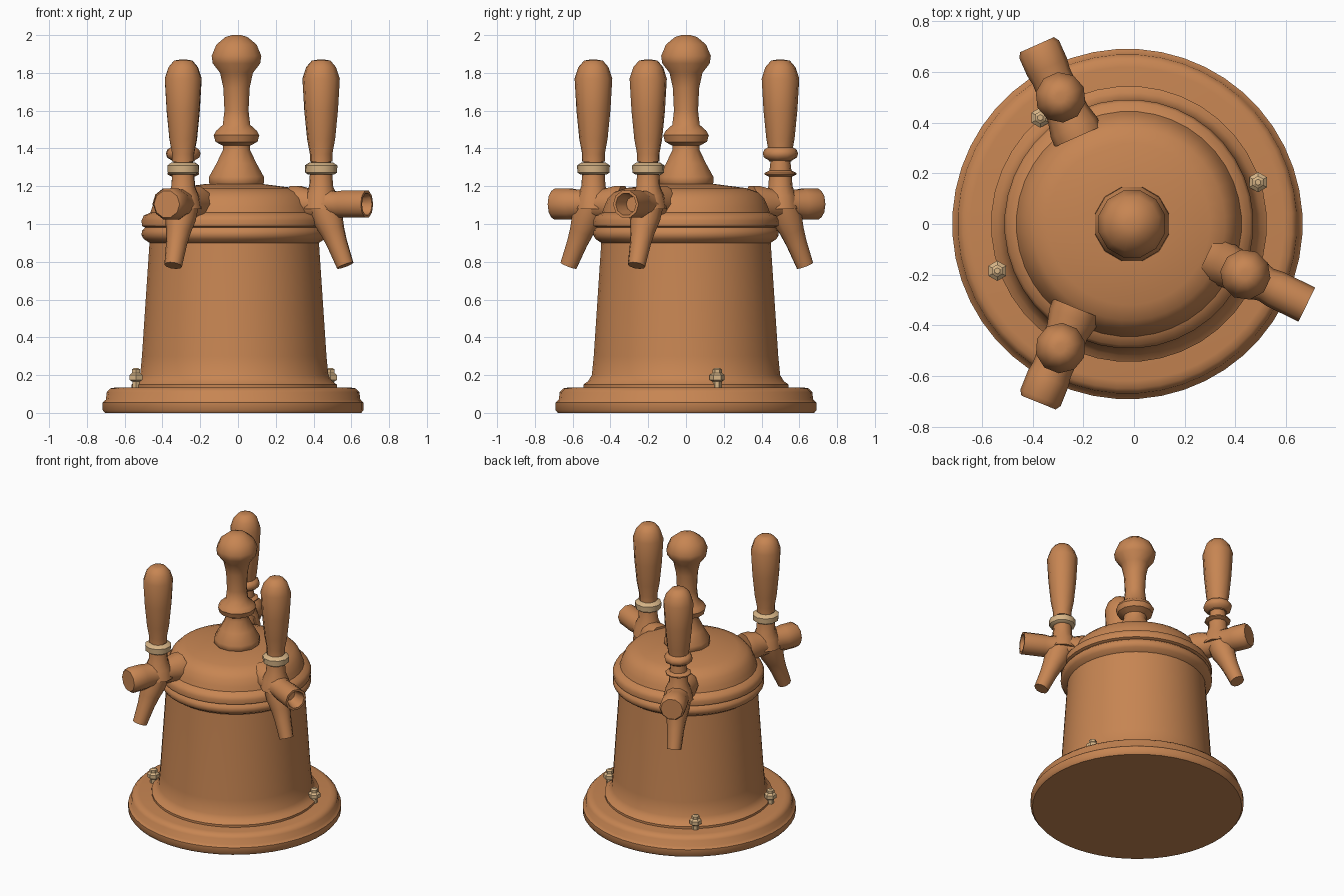
import bpy, bmesh, math
from mathutils import Matrix, Vector

cube = bpy.data.objects.get("Cube")
if cube:
    bpy.data.objects.remove(cube, do_unlink=True)


def material(name, rgb):
    m = bpy.data.materials.new(name)
    m.use_nodes = True
    m.diffuse_color = (*rgb, 1)
    m.node_tree.nodes["Principled BSDF"].inputs["Base Color"].default_value = (*rgb, 1)
    return m


COPPER = material("copper", (0.57, 0.235, 0.085))
CREAM = material("cream", (0.68, 0.46, 0.24))


def lathe(name, profile, sides, matrix, mat=COPPER, angle=45):
    """Turn a (radius, height) profile around z; both ends are closed."""
    bm = bmesh.new()
    rings = []
    for r, h in profile:
        rings.append([bm.verts.new((r * math.cos(a), r * math.sin(a), h))
                      for a in (2 * math.pi * (i + 0.5) / sides for i in range(sides))])
    for low, high in zip(rings, rings[1:]):
        for i in range(sides):
            j = (i + 1) % sides
            bm.faces.new((low[i], low[j], high[j], high[i]))
    bm.faces.new(rings[0][::-1])
    bm.faces.new(rings[-1])
    bmesh.ops.recalc_face_normals(bm, faces=bm.faces)
    mesh = bpy.data.meshes.new(name)
    bm.to_mesh(mesh)
    bm.free()
    mesh.materials.append(mat)
    obj = bpy.data.objects.new(name, mesh)
    bpy.context.collection.objects.link(obj)
    obj.matrix_world = matrix
    bpy.ops.object.select_all(action='DESELECT')
    obj.select_set(True)
    bpy.context.view_layer.objects.active = obj
    bpy.ops.object.shade_smooth_by_angle(angle=math.radians(angle))
    return obj


def at(x, y, z=0):
    return Matrix.Translation((x, y, z))


# Round foot
lathe("base_plate", [(0.68, 0), (0.692, 0.015), (0.692, 0.055), (0.675, 0.07),
                     (0.67, 0.11), (0.65, 0.13), (0.62, 0.135)], 48, at(-0.026, 0))

# Tapered drum with a foot flange and a bead under the lid
lathe("drum", [(0.545, 0.13), (0.545, 0.15), (0.52, 0.168), (0.5, 0.2), (0.49, 0.3),
               (0.45, 0.9), (0.48, 0.92), (0.492, 0.94), (0.49, 0.965), (0.47, 0.985)],
      40, at(-0.02, 0))

# Domed lid
lathe("lid", [(0.47, 0.98), (0.49, 0.99), (0.492, 1.02), (0.48, 1.045), (0.445, 1.06),
              (0.435, 1.09), (0.415, 1.135), (0.38, 1.17), (0.32, 1.19), (0.15, 1.212)],
      40, at(-0.02, 0))

# Turned centre knob
lathe("lid_knob", [(0.13, 1.19), (0.152, 1.22), (0.15, 1.25), (0.11, 1.32), (0.075, 1.39),
                   (0.075, 1.415), (0.115, 1.435), (0.125, 1.47), (0.11, 1.495), (0.075, 1.525),
                   (0.066, 1.6), (0.072, 1.72), (0.09, 1.8), (0.13, 1.85), (0.136, 1.89),
                   (0.11, 1.95), (0.06, 1.99), (0.025, 2.0)], 12, at(-0.008, 0))

HANDLE = [(0.06, 1.33), (0.06, 1.37), (0.075, 1.45), (0.09, 1.6), (0.1, 1.77),
          (0.08, 1.83), (0.05, 1.865), (0.02, 1.87)]
COLLAR = [(0.07, 1.262), (0.085, 1.272), (0.087, 1.31), (0.065, 1.325)]


def tap(label, x, y, degrees, reach, barrel_radius, hollow, cream_collar):
    """One tap; local +x points away from the drum."""
    frame = at(x, y) @ Matrix.Rotation(math.radians(degrees), 4, 'Z')
    sideways = frame @ at(0, 0, 1.105) @ Matrix.Rotation(math.pi / 2, 4, 'Y')
    r = barrel_radius

    # Horizontal barrel, flared against the lid
    barrel = [(0.1, -0.17), (0.1, -0.13), (0.085, -0.07), (0.082, 0.04),
              (r * 0.93, 0.09), (r, 0.13), (r, reach - 0.02)]
    if hollow:
        barrel += [(r, reach), (r * 0.8, reach), (r * 0.55, reach - 0.09)]
    else:
        barrel += [(r * 0.85, reach)]
    lathe(label + "_barrel", barrel, 10, sideways)

    # Spout slanting down and outwards
    start, end = Vector((0.01, 0, 1.1)), Vector((0.142, 0, 0.78))
    run = end - start
    tilt = run.to_track_quat('Z', 'Y').to_matrix().to_4x4()
    lathe(label + "_spout", [(0.085, 0), (0.082, 0.08), (0.066, 0.15),
                             (0.056, 0.22), (0.047, run.length)],
          10, frame @ at(*start) @ tilt)

    # Neck, collar and handle
    lathe(label + "_neck", [(0.1, 1.08), (0.085, 1.15), (0.064, 1.2), (0.06, 1.27),
                            (0.052, 1.34)], 10, frame)
    if cream_collar:
        lathe(label + "_collar", COLLAR, 10, frame, CREAM)
    else:
        lathe(label + "_flange", [(0.06, 1.25), (0.085, 1.262), (0.085, 1.27),
                                  (0.055, 1.285)], 10, frame)
        lathe(label + "_collar", [(0.05, 1.33), (0.088, 1.352), (0.094, 1.375),
                                  (0.085, 1.395), (0.06, 1.41)], 10, frame)
    lathe(label + "_handle", HANDLE, 10, frame, angle=50)


tap("left_tap", 0.44, -0.2, -26, 0.27, 0.075, True, True)
tap("front_right_tap", -0.29, -0.49, 248, 0.232, 0.086, False, True)
tap("back_right_tap", -0.29, 0.5, 114, 0.228, 0.086, False, False)

# Small bolts holding the drum to the foot
for i, (x, y) in enumerate([(0.49, 0.165), (-0.54, -0.185), (-0.37, 0.42)]):
    lathe(f"bolt_{i + 1}", [(0.022, 0.13), (0.022, 0.165), (0.04, 0.175), (0.04, 0.2),
                            (0.025, 0.212), (0.025, 0.23), (0.012, 0.238)],
          6, at(x, y), CREAM, 30)
